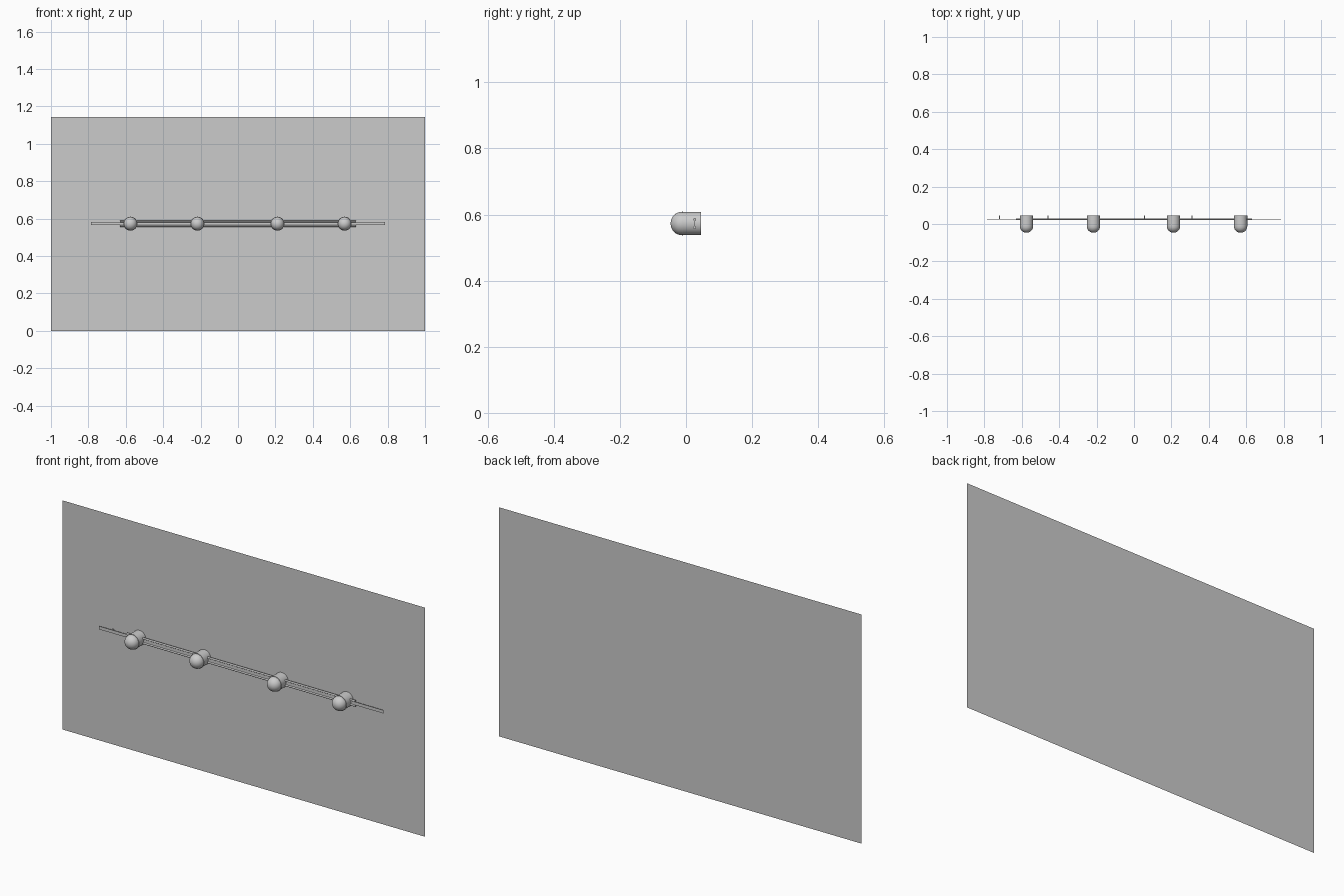
import bpy, bmesh, math
from mathutils import Matrix

if "Cube" in bpy.data.objects:
    bpy.data.objects.remove(bpy.data.objects["Cube"])

Z = 0.573        # height of the rail
BACK = 0.045     # wall face
RAIL_Y = 0.026


def box(name, x0, x1, y0, y1, z0, z1):
    bm = bmesh.new()
    bmesh.ops.create_cube(bm, size=1)
    for v in bm.verts:
        v.co.x = x0 if v.co.x < 0 else x1
        v.co.y = y0 if v.co.y < 0 else y1
        v.co.z = z0 if v.co.z < 0 else z1
    me = bpy.data.meshes.new(name)
    bm.to_mesh(me)
    bm.free()
    ob = bpy.data.objects.new(name, me)
    bpy.context.collection.objects.link(ob)
    return ob


def smooth(ob):
    bpy.ops.object.select_all(action='DESELECT')
    ob.select_set(True)
    bpy.context.view_layer.objects.active = ob
    bpy.ops.object.shade_smooth_by_angle(angle=math.radians(35))


def lathe(name, profile, x, steps=40):
    # spin (radius, y) points about the y axis
    bm = bmesh.new()
    vs = [bm.verts.new((r, y, 0)) for r, y in profile]
    es = [bm.edges.new(p) for p in zip(vs, vs[1:])]
    bmesh.ops.spin(bm, geom=vs + es, cent=(0, 0, 0), axis=(0, 1, 0),
                   angle=math.tau, steps=steps, use_duplicate=False)
    bmesh.ops.remove_doubles(bm, verts=bm.verts, dist=1e-5)
    bmesh.ops.recalc_face_normals(bm, faces=bm.faces)
    me = bpy.data.meshes.new(name)
    bm.to_mesh(me)
    bm.free()
    ob = bpy.data.objects.new(name, me)
    ob.location = (x, 0, Z)
    bpy.context.collection.objects.link(ob)
    smooth(ob)


# wall panel: a single flat sheet
bm = bmesh.new()
bmesh.ops.create_grid(bm, x_segments=1, y_segments=1, size=1,
                      matrix=Matrix.Rotation(math.pi / 2, 4, 'X'))
for v in bm.verts:
    v.co = (v.co.x, BACK, 0 if v.co.z < 0 else 1.143)
me = bpy.data.meshes.new("wall_panel")
bm.to_mesh(me)
bm.free()
bpy.context.collection.objects.link(bpy.data.objects.new("wall_panel", me))

# domed knobs with a fine lip where the dome meets the barrel
R, SEAM, TIP = 0.0355, -0.012, -0.0465
dome = [(R * math.cos(a), SEAM + (TIP - SEAM) * math.sin(a))
        for a in (i * math.pi / 20 for i in range(10))] + [(0, TIP)]
lip = [(R, SEAM + 0.002), (R + 0.002, SEAM + 0.002), (R + 0.002, SEAM)]
for i, x in enumerate((-0.575, -0.217, 0.211, 0.57)):
    lathe(f"knob_{i + 1}", [(0, BACK), (R, BACK)] + lip + dome, x)

# long flat rail
box("rail_strip", -0.785, 0.785, RAIL_Y - 0.001, RAIL_Y + 0.001, Z - 0.008, Z + 0.008)

# round rods along the top and bottom of the rail
for name, dz in (("upper_rod", 0.012), ("lower_rod", -0.012)):
    bpy.ops.mesh.primitive_cylinder_add(vertices=16, radius=0.0045, depth=1.26,
                                        location=(0, RAIL_Y, Z + dz),
                                        rotation=(0, math.pi / 2, 0))
    bpy.context.object.name = name
    smooth(bpy.context.object)

# standoffs fixing the rail to the wall
for i, x in enumerate((-0.72, -0.46, 0.056, 0.31)):
    box(f"standoff_{i + 1}", x - 0.003, x + 0.003, RAIL_Y, BACK, Z - 0.004, Z + 0.004)
